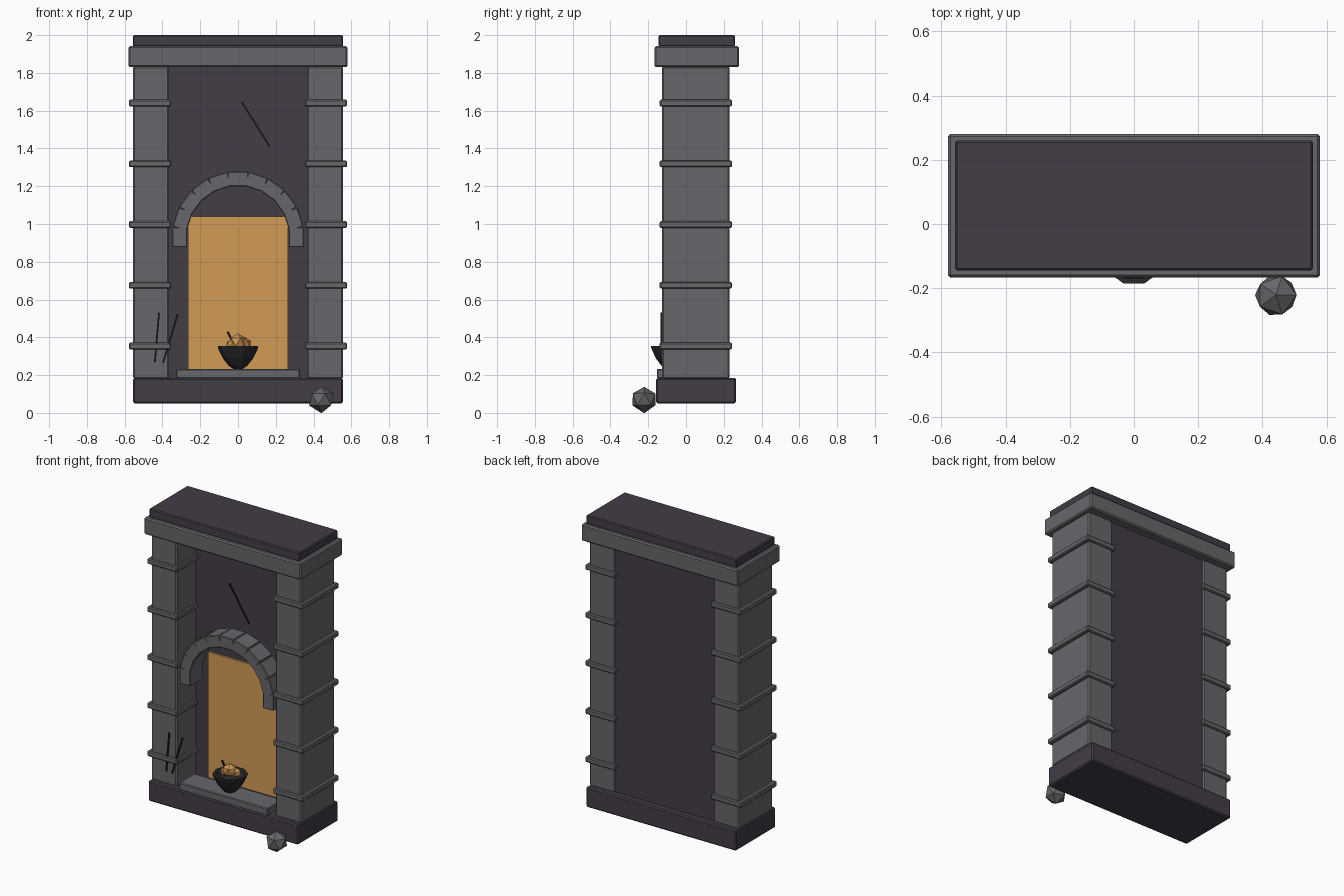
import bpy, bmesh, math, random
from mathutils import Vector, Matrix

if "Cube" in bpy.data.objects:
    bpy.data.objects.remove(bpy.data.objects["Cube"])

random.seed(4)


def material(name, rgb):
    m = bpy.data.materials.new(name)
    m.diffuse_color = (*rgb, 1)
    m.use_nodes = True
    m.node_tree.nodes["Principled BSDF"].inputs["Base Color"].default_value = m.diffuse_color
    return m


STONE = material("grey stone", (0.135, 0.132, 0.145))
DARK = material("dark purple stone", (0.056, 0.046, 0.063))
GLOW = material("amber glow", (0.64, 0.33, 0.09))
IRON = material("black iron", (0.022, 0.020, 0.025))
CRACK = material("crack black", (0.015, 0.013, 0.016))


def finish(name, bm, mat):
    bmesh.ops.recalc_face_normals(bm, faces=bm.faces)
    mesh = bpy.data.meshes.new(name)
    bm.to_mesh(mesh)
    bm.free()
    mesh.materials.append(mat)
    ob = bpy.data.objects.new(name, mesh)
    bpy.context.collection.objects.link(ob)
    return ob


def box(name, x, y, z, mat, bevel=0.006, turn=0.0):
    """Box from (min, max) ranges, optionally turned about its own y axis."""
    size = Vector((x[1] - x[0], y[1] - y[0], z[1] - z[0]))
    mid = Vector((x[0] + x[1], y[0] + y[1], z[0] + z[1])) / 2
    bm = bmesh.new()
    bmesh.ops.create_cube(bm, size=1)
    bmesh.ops.scale(bm, vec=size, verts=bm.verts)
    if bevel:
        bmesh.ops.bevel(bm, geom=bm.edges[:], offset=bevel, segments=1, affect='EDGES')
    bm.transform(Matrix.Translation(mid) @ Matrix.Rotation(turn, 4, 'Y'))
    return finish(name, bm, mat)


def line(name, a, b, y, width=0.009):
    """Thin crack strip between two (x, z) points."""
    dx, dz = b[0] - a[0], b[1] - a[1]
    mx, mz, l = (a[0] + b[0]) / 2, (a[1] + b[1]) / 2, math.hypot(dx, dz)
    return box(name, (mx - width / 2, mx + width / 2), (y - 0.004, y + 0.004),
               (mz - l / 2, mz + l / 2), CRACK, 0, math.atan2(dx, dz))


def lump(name, loc, r, mat, jitter=0.1, squash=1.0):
    bm = bmesh.new()
    bmesh.ops.create_icosphere(bm, subdivisions=1, radius=r)
    for v in bm.verts:
        v.co *= 1 + random.uniform(-jitter, jitter)
        v.co.z *= squash
    bm.transform(Matrix.Translation(loc))
    return finish(name, bm, mat)


# Base, cornice, cap and back wall
box("base", (-0.555, 0.555), (-0.158, 0.265), (0.05, 0.185), DARK, 0.008)
box("cornice", (-0.58, 0.58), (-0.167, 0.28), (1.83, 1.942), STONE, 0.008)
box("cap", (-0.557, 0.557), (-0.145, 0.26), (1.94, 2.0), DARK, 0.006)
box("wall", (-0.38, 0.38), (0.075, 0.222), (0.18, 1.835), DARK, 0)

# Pillars with raised bands
for side, s in (("left", -1), ("right", 1)):
    xs = sorted((s * 0.365, s * 0.555))
    box(side + "_pillar", xs, (-0.126, 0.23), (0.18, 1.835), STONE, 0.008)
    xb = sorted((s * 0.354, s * 0.577))
    for i in range(5):
        z = 0.354 + i * 0.3215
        box(f"{side}_band_{i + 1}", xb, (-0.139, 0.243), (z - 0.018, z + 0.018), STONE, 0.006)

# Glowing doorway and sill
box("glowing_panel", (-0.265, 0.265), (0.062, 0.08), (0.2, 1.04), GLOW, 0)
box("sill", (-0.328, 0.328), (-0.154, 0.005), (0.183, 0.232), STONE, 0.005)

# Arch of eleven blocks
for i in range(11):
    a = math.radians(18 * i)
    cx, cz = 0.308 * math.cos(a), 0.93 + 0.308 * math.sin(a)
    box(f"arch_block_{i + 1}", (cx - 0.039, cx + 0.039), (-0.122, 0.012),
        (cz - 0.053, cz + 0.053), STONE, 0.004, -a)

# Iron bowl: revolved profile with ten sides
profile = [(0.022, 0.231), (0.05, 0.25), (0.08, 0.288), (0.098, 0.325), (0.107, 0.345),
           (0.107, 0.354), (0.09, 0.354), (0.075, 0.33), (0.03, 0.30)]
bm = bmesh.new()
rings = [[bm.verts.new((r * math.sin(math.radians(36 * k + 18)),
                        -0.083 - r * math.cos(math.radians(36 * k + 18)), z))
          for k in range(10)] for r, z in profile]
for lo, hi in zip(rings, rings[1:]):
    for k in range(10):
        n = (k + 1) % 10
        bm.faces.new((lo[k], lo[n], hi[n], hi[k]))
bm.faces.new(rings[0])
bm.faces.new(rings[-1])
finish("bowl", bm, IRON)

# Embers and a burnt twig in the bowl
lump("ember_middle", (0.0, -0.083, 0.375), 0.047, GLOW)
lump("ember_right", (0.04, -0.075, 0.365), 0.032, GLOW)
lump("ember_left", (-0.035, -0.09, 0.362), 0.03, GLOW)
line("twig", (-0.055, 0.43), (-0.025, 0.37), -0.09, 0.012)

# Loose rock at the foot
lump("loose_rock", (0.442, -0.221, 0.072), 0.07, STONE, 0.06)

# Cracks
line("wall_crack", (0.02, 1.645), (0.168, 1.41), -0.12)
line("pillar_scratch_outer", (-0.418, 0.53), (-0.44, 0.27), -0.13)
line("pillar_scratch_inner", (-0.318, 0.525), (-0.397, 0.265), -0.13)
